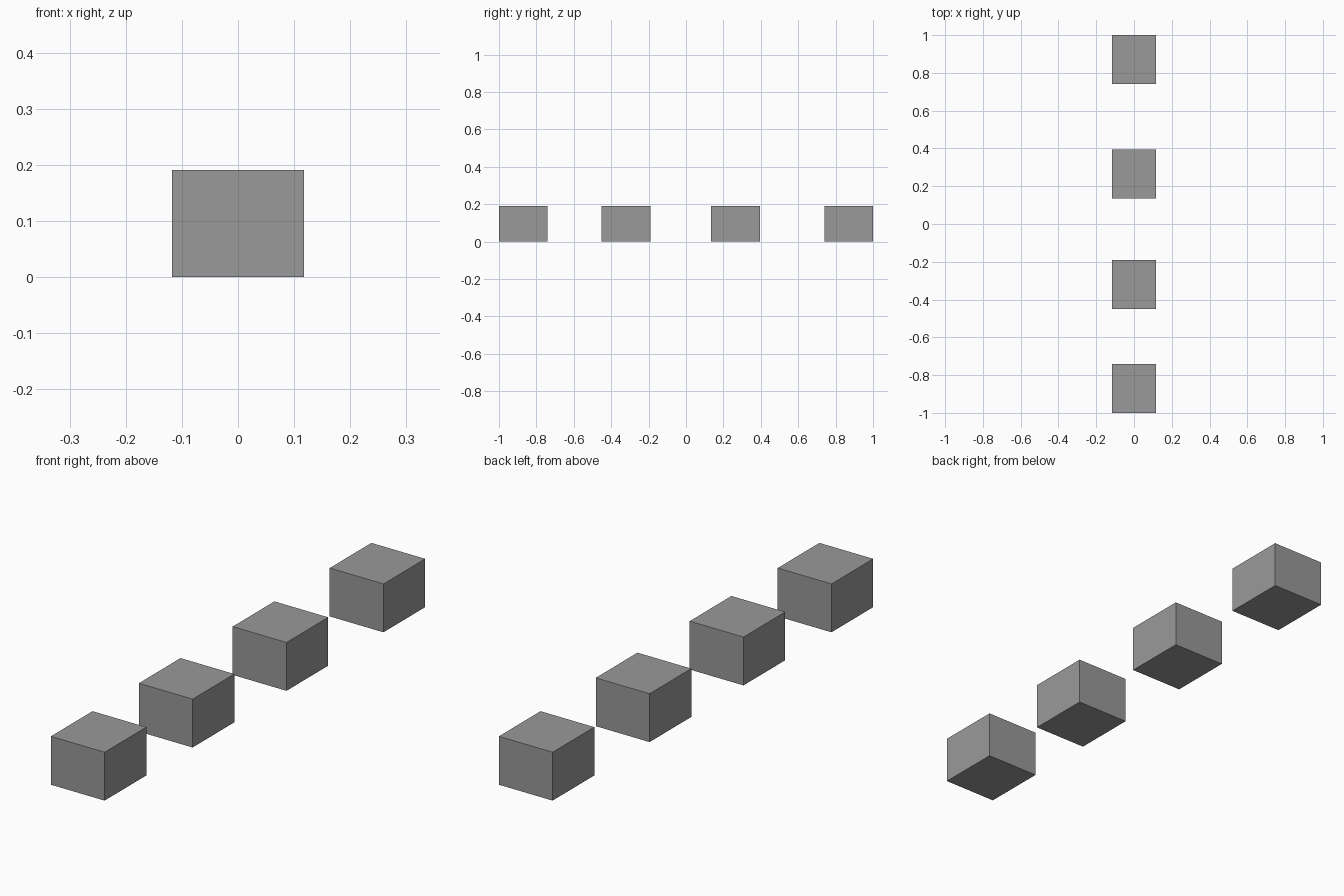
import bpy

if "Cube" in bpy.data.objects:
    bpy.data.objects.remove(bpy.data.objects["Cube"])

WIDTH, DEPTH, HEIGHT = 0.235, 0.26, 0.191

# Dark grey finish
dark_grey = bpy.data.materials.new("dark_grey")
dark_grey.diffuse_color = (0.32, 0.32, 0.32, 1)
dark_grey.use_nodes = True
dark_grey.node_tree.nodes["Principled BSDF"].inputs["Base Color"].default_value = dark_grey.diffuse_color


def add_block(name, y):
    bpy.ops.mesh.primitive_cube_add(size=1, location=(0, y, HEIGHT / 2))
    block = bpy.context.object
    block.name = name
    block.scale = (WIDTH, DEPTH, HEIGHT)
    bpy.ops.object.transform_apply(location=False, rotation=False, scale=True)
    block.data.materials.append(dark_grey)


# Row of four identical blocks, front to back
for i, y in enumerate((-0.87, -0.321, 0.265, 0.87), start=1):
    add_block(f"block_{i}", y)
